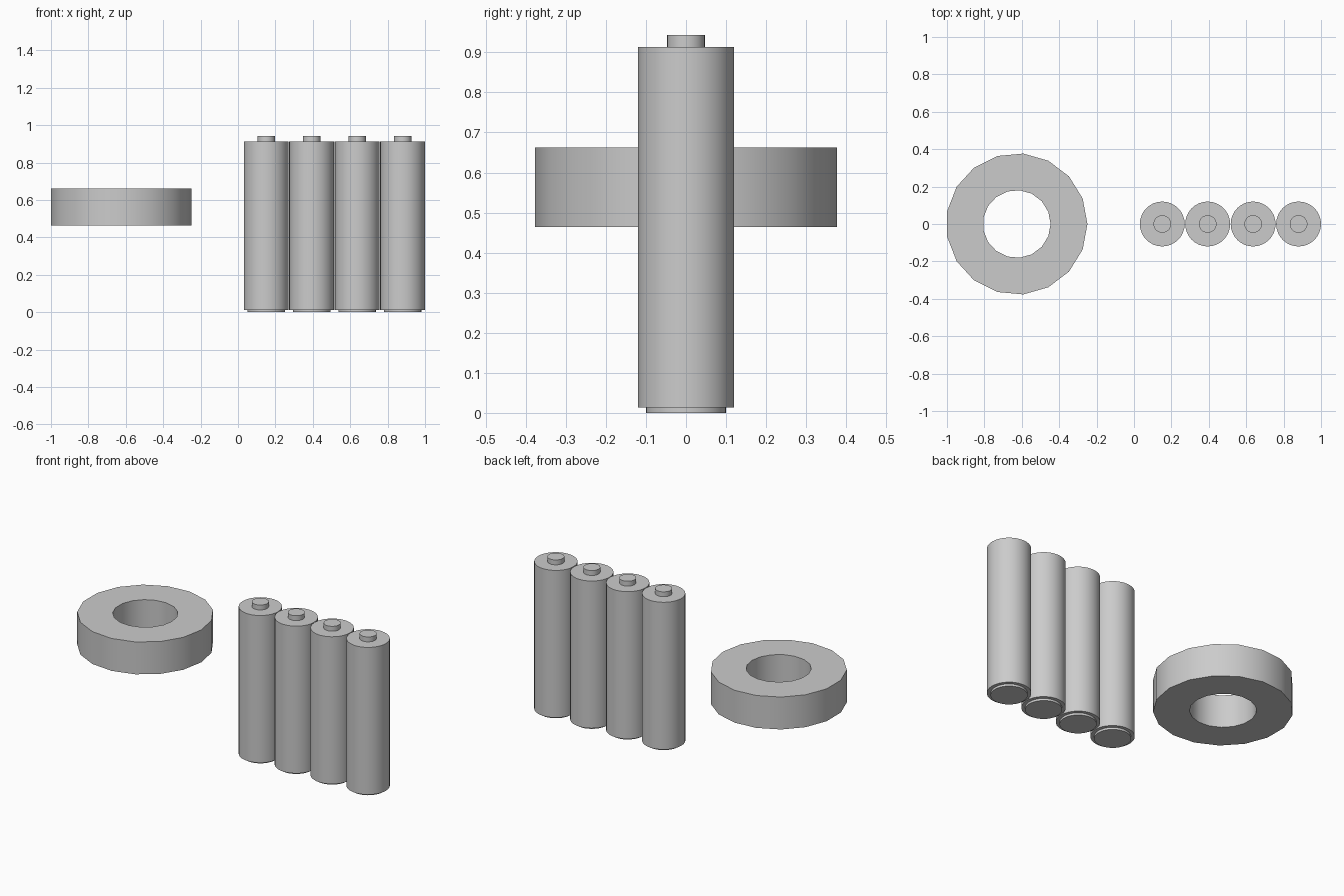
import bpy, bmesh
from math import cos, sin, pi, radians

if "Cube" in bpy.data.objects:
    bpy.data.objects.remove(bpy.data.objects["Cube"])


def lathe(name, profile, sides, location, closed=False):
    """Revolve (radius, z) points about z; open profiles get end caps."""
    bm = bmesh.new()
    rings = [[bm.verts.new((r * cos(2 * pi * i / sides), r * sin(2 * pi * i / sides), z))
              for i in range(sides)] for r, z in profile]
    pairs = list(zip(rings, rings[1:]))
    if closed:
        pairs.append((rings[-1], rings[0]))
    else:
        bm.faces.new(rings[0][::-1])
        bm.faces.new(rings[-1])
    for a, b in pairs:
        for i in range(sides):
            j = (i + 1) % sides
            bm.faces.new((a[i], a[j], b[j], b[i]))
    bmesh.ops.recalc_face_normals(bm, faces=bm.faces)
    mesh = bpy.data.meshes.new(name)
    bm.to_mesh(mesh)
    bm.free()
    obj = bpy.data.objects.new(name, mesh)
    obj.location = location
    bpy.context.collection.objects.link(obj)
    bpy.ops.object.select_all(action='DESELECT')
    obj.select_set(True)
    bpy.context.view_layer.objects.active = obj
    bpy.ops.object.shade_smooth_by_angle(angle=radians(30))
    return obj


# Roll of tape: 17-sided square-section ring
lathe("tape_roll", [(0.181, 0.464), (0.378, 0.464), (0.378, 0.662), (0.181, 0.662)],
      17, (-0.627, 0, 0), closed=True)

# Four batteries: base contact, body and top terminal in one profile
battery_profile = [(0.10, 0), (0.10, 0.013), (0.12, 0.013), (0.12, 0.913),
                   (0.047, 0.913), (0.047, 0.943)]
for n in range(4):
    lathe(f"battery_{n + 1}", battery_profile, 32, (0.151 + 0.243 * n, 0, 0))
